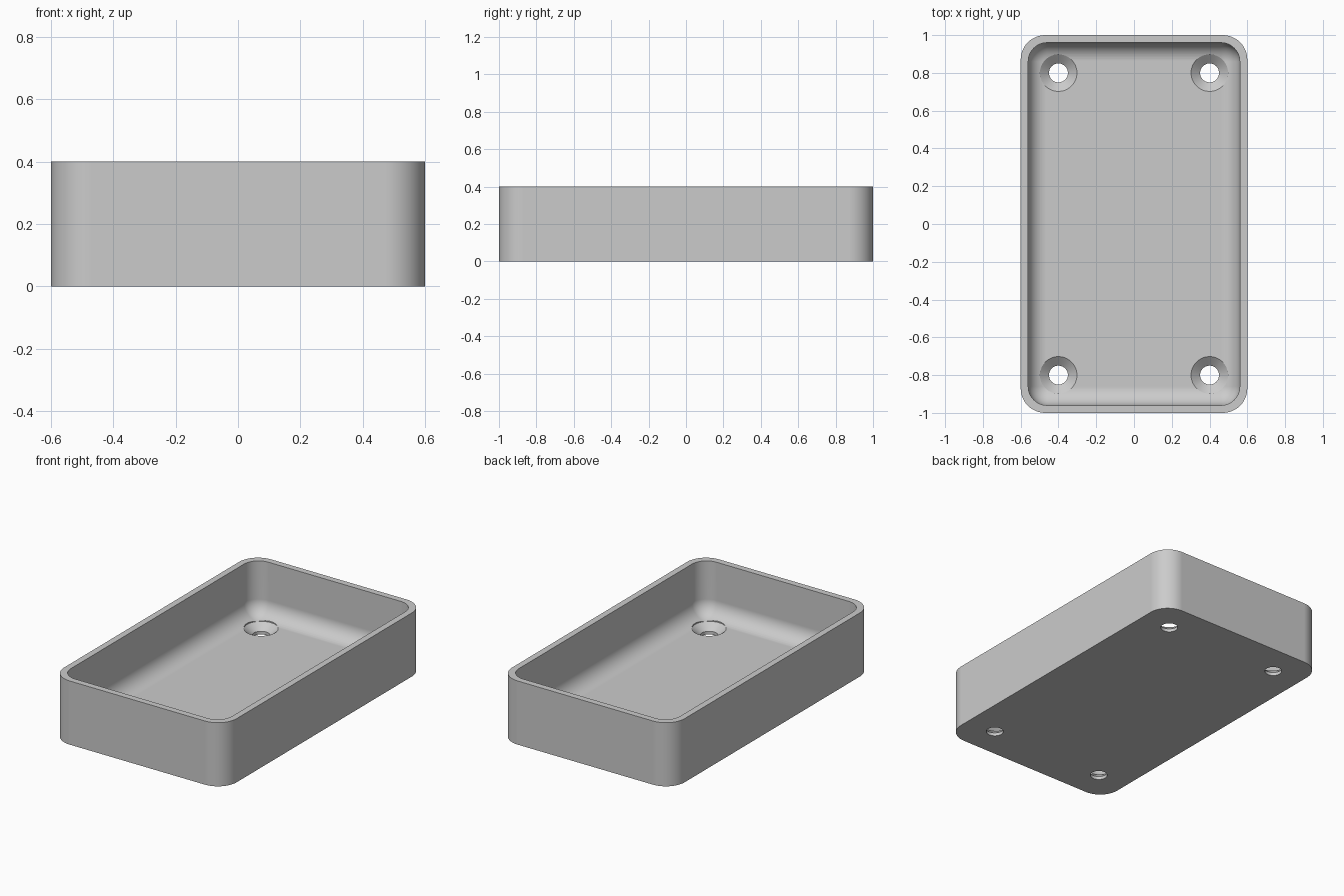
import bpy, bmesh
from math import sin, cos, pi

cube = bpy.data.objects.get("Cube")
if cube:
    bpy.data.objects.remove(cube, do_unlink=True)

HALF_X, HALF_Y, HEIGHT = 0.6, 1.0, 0.4
WALL, FLOOR = 0.04, 0.06
OUTER_R, INNER_R = 0.13, 0.1
STEPS = 12

grey = bpy.data.materials.new("plain grey")
grey.use_nodes = True
colour = (0.6, 0.6, 0.6, 1)
grey.diffuse_color = colour
grey.node_tree.nodes["Principled BSDF"].inputs["Base Color"].default_value = colour


def rounded_ring(bm, inset, radius, z):
    """Rounded rectangle loop, inset from the outer size."""
    ring = []
    for corner, (sx, sy) in enumerate([(1, 1), (-1, 1), (-1, -1), (1, -1)]):
        cx = sx * (HALF_X - inset - radius)
        cy = sy * (HALF_Y - inset - radius)
        for i in range(STEPS + 1):
            a = (corner + i / STEPS) * pi / 2
            ring.append(bm.verts.new((cx + radius * cos(a), cy + radius * sin(a), z)))
    return ring


def circle_ring(bm, x, y, radius, z, sides=48):
    return [bm.verts.new((x + radius * cos(2 * pi * i / sides),
                          y + radius * sin(2 * pi * i / sides), z)) for i in range(sides)]


def loft(bm, rings):
    """Skin a stack of loops and cap both ends."""
    for low, high in zip(rings, rings[1:]):
        n = len(low)
        for i in range(n):
            j = (i + 1) % n
            bm.faces.new((low[i], low[j], high[j], high[i]))
    bm.faces.new(rings[0][::-1])
    bm.faces.new(rings[-1])


def make_object(name, bm):
    bmesh.ops.remove_doubles(bm, verts=bm.verts, dist=1e-5)
    bmesh.ops.recalc_face_normals(bm, faces=bm.faces)
    mesh = bpy.data.meshes.new(name)
    bm.to_mesh(mesh)
    bm.free()
    mesh.materials.append(grey)
    obj = bpy.data.objects.new(name, mesh)
    bpy.context.collection.objects.link(obj)
    return obj


# Tray shell: outer wall, flat rim, inner wall, filleted floor
bm = bmesh.new()
rings = [rounded_ring(bm, 0, OUTER_R, 0),
         rounded_ring(bm, 0, OUTER_R, HEIGHT),
         rounded_ring(bm, WALL, INNER_R, HEIGHT)]
for i in range(STEPS + 1):
    a = i / STEPS * pi / 2
    shrink = INNER_R * (1 - cos(a))
    rings.append(rounded_ring(bm, WALL + shrink, INNER_R - shrink,
                              FLOOR + INNER_R * (1 - sin(a))))
loft(bm, rings)
tray = make_object("tray", bm)

# Countersunk screw holes near the four corners
bm = bmesh.new()
for sx in (-1, 1):
    for sy in (-1, 1):
        loft(bm, [circle_ring(bm, sx * 0.4, sy * 0.8, r, z)
                  for r, z in ((0.05, -0.1), (0.05, 0.02), (0.098, FLOOR), (0.098, 0.2))])
cutter = make_object("hole_cutter", bm)
cutter.hide_render = True

cut = tray.modifiers.new("screw holes", 'BOOLEAN')
cut.operation = 'DIFFERENCE'
cut.solver = 'EXACT'
cut.object = cutter
bpy.ops.object.select_all(action='DESELECT')
bpy.context.view_layer.objects.active = tray
tray.select_set(True)
bpy.ops.object.modifier_apply(modifier=cut.name)
bpy.data.objects.remove(cutter, do_unlink=True)

# Smooth fillets with crisp rims
bpy.ops.object.shade_smooth_by_angle(angle=pi / 6)
weighted = tray.modifiers.new("even shading", 'WEIGHTED_NORMAL')
weighted.keep_sharp = True
